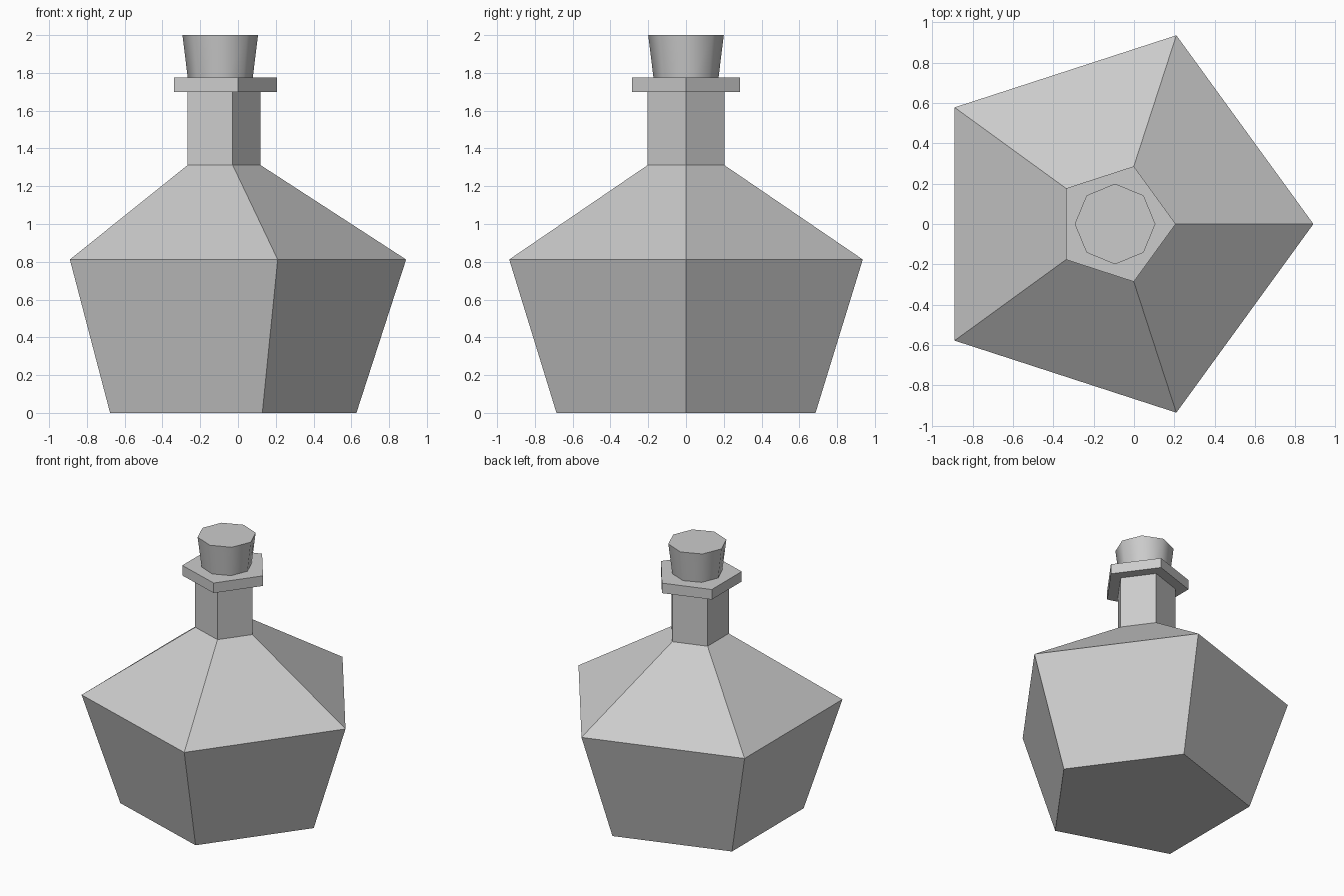
import bpy, bmesh
from math import cos, sin, pi, radians

if "Cube" in bpy.data.objects:
    bpy.data.objects.remove(bpy.data.objects["Cube"])

AXIS_X = -0.094  # bottle axis, so the pentagon's bounds centre on x = 0


def lathe(name, sides, profile):
    """Closed n-sided solid through (corner radius, height) rings, one corner on +x."""
    bm = bmesh.new()
    rings = []
    for r, z in profile:
        rings.append([bm.verts.new((AXIS_X + r * cos(2 * pi * i / sides),
                                    r * sin(2 * pi * i / sides), z))
                      for i in range(sides)])
    for low, high in zip(rings, rings[1:]):
        for i in range(sides):
            j = (i + 1) % sides
            bm.faces.new((low[i], low[j], high[j], high[i]))
    bm.faces.new(rings[0][::-1])
    bm.faces.new(rings[-1])
    bm.normal_update()
    mesh = bpy.data.meshes.new(name)
    bm.to_mesh(mesh)
    bm.free()
    obj = bpy.data.objects.new(name, mesh)
    bpy.context.collection.objects.link(obj)
    return obj


# Five-sided bottle: base, widest point, shoulder, neck, lip
lathe("bottle", 5, [(0.721, 0), (0.984, 0.812), (0.213, 1.312), (0.213, 1.70),
                    (0.301, 1.70), (0.301, 1.775)])

# Eight-sided tapered stopper, seated slightly in the neck
stopper = lathe("stopper", 8, [(0.163, 1.70), (0.2, 2.0)])

# Smooth stopper sides, sharp rims
bpy.context.view_layer.objects.active = stopper
stopper.select_set(True)
bpy.ops.object.shade_smooth_by_angle(angle=radians(50))
